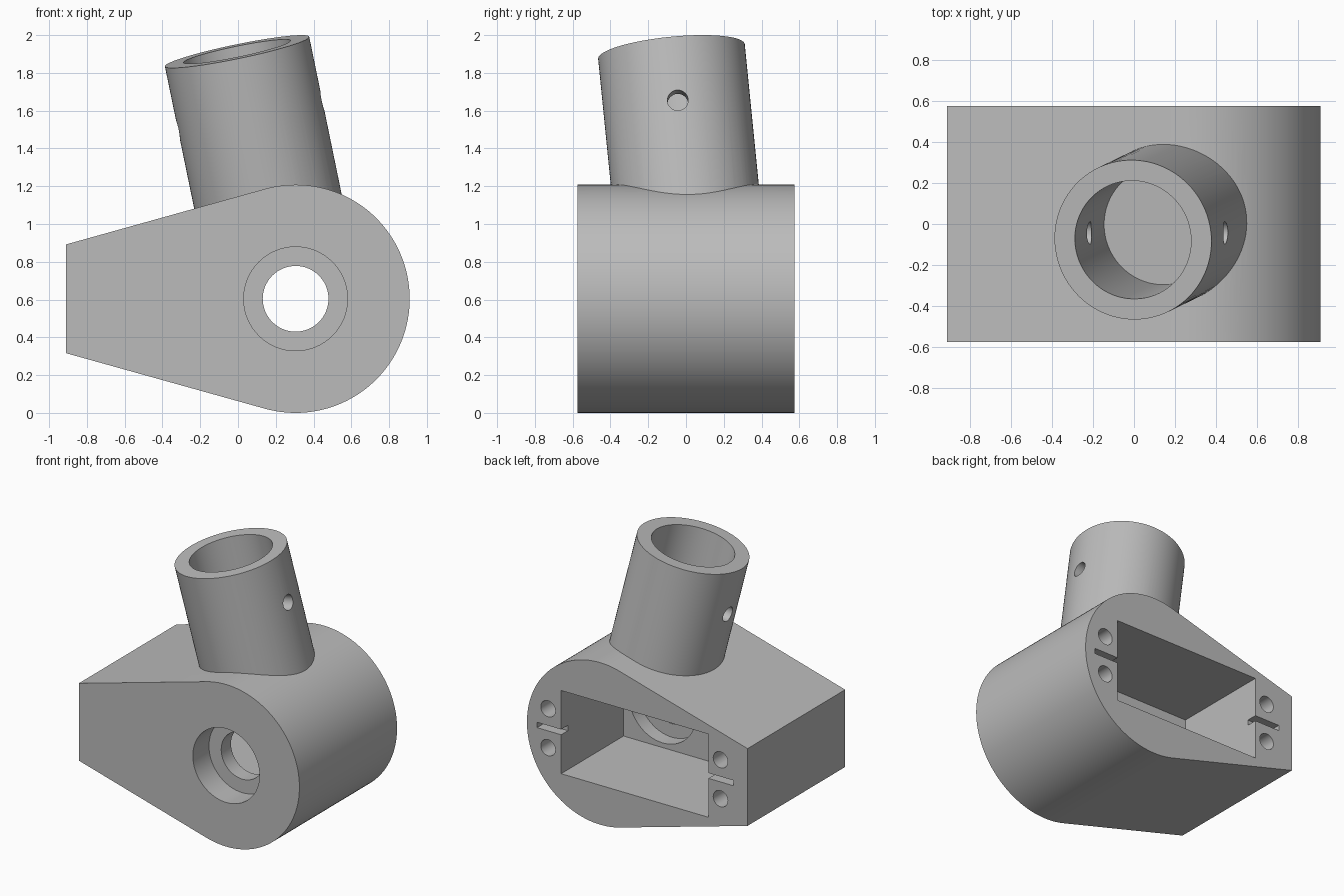
import bpy, bmesh, math
from mathutils import Vector, Matrix

cube = bpy.data.objects.get("Cube")
if cube:
    bpy.data.objects.remove(cube, do_unlink=True)

grey = bpy.data.materials.new("plain grey")
grey.use_nodes = True
colour = (0.5, 0.5, 0.5, 1)
grey.diffuse_color = colour
grey.node_tree.nodes["Principled BSDF"].inputs["Base Color"].default_value = colour

CX, CZ, R, HALF = 0.305, 0.604, 0.604, 0.575   # hub centre, hub radius, half depth


def finish(name, bm):
    bmesh.ops.recalc_face_normals(bm, faces=bm.faces)
    mesh = bpy.data.meshes.new(name)
    bm.to_mesh(mesh)
    bm.free()
    mesh.materials.append(grey)
    obj = bpy.data.objects.new(name, mesh)
    bpy.context.collection.objects.link(obj)
    return obj


def cylinder(name, start, end, radius, sides=64):
    start, end = Vector(start), Vector(end)
    axis = end - start
    turn = axis.to_track_quat('Z', 'Y').to_matrix().to_4x4()
    bm = bmesh.new()
    bmesh.ops.create_cone(bm, cap_ends=True, segments=sides, radius1=radius,
                          radius2=radius, depth=axis.length,
                          matrix=Matrix.Translation((start + end) / 2) @ turn)
    return finish(name, bm)


def box(name, x0, x1, y0, y1, z0, z1):
    bm = bmesh.new()
    bmesh.ops.create_cube(bm, size=1)
    bmesh.ops.scale(bm, verts=bm.verts, vec=(x1 - x0, y1 - y0, z1 - z0))
    bmesh.ops.translate(bm, verts=bm.verts,
                        vec=((x0 + x1) / 2, (y0 + y1) / 2, (z0 + z1) / 2))
    return finish(name, bm)


def combine(target, tool, operation='DIFFERENCE'):
    mod = target.modifiers.new(tool.name, 'BOOLEAN')
    mod.operation, mod.solver, mod.object = operation, 'EXACT', tool
    bpy.context.view_layer.objects.active = target
    bpy.ops.object.modifier_apply(modifier=mod.name)
    bpy.data.objects.remove(tool, do_unlink=True)


# Teardrop housing: round hub with two tangent sides running to a flat end
sweep = math.radians(105.5)
steps = 80
outline = [(-0.91, CZ + 0.288), (-0.91, CZ - 0.288)]
for i in range(steps + 1):
    a = -sweep + 2 * sweep * i / steps
    outline.append((CX + R * math.cos(a), CZ + R * math.sin(a)))
bm = bmesh.new()
face = bm.faces.new([bm.verts.new((x, -HALF, z)) for x, z in outline])
extruded = bmesh.ops.extrude_face_region(bm, geom=[face])
bmesh.ops.translate(bm, vec=(0, 2 * HALF, 0),
                    verts=[v for v in extruded["geom"] if isinstance(v, bmesh.types.BMVert)])
housing = finish("housing_with_socket", bm)

# Tilted tube socket
top = Vector((-0.005, -0.077, 1.913))
axis = Vector((0.206, 0.1, -1)).normalized()
combine(housing, cylinder("tube", top, top + axis * 0.92, 0.39, 96), 'UNION')
combine(housing, cylinder("tube_bore", top - axis * 0.1, top + axis * 0.71, 0.289, 96))

# Cross pin hole through the tube
pin = top + axis * 0.345
across = Vector((1, 0, 0.206)).normalized()
combine(housing, cylinder("pin_hole", pin - across * 0.6, pin + across * 0.6, 0.055, 32))

# Rear pocket, then the shaft hole with a recess on each side of its lip
floor = -0.16
combine(housing, box("pocket", -0.588, 0.627, floor, HALF + 0.1, CZ - 0.31, CZ + 0.31))
for name, y0, y1, radius in (("front_recess", -HALF - 0.1, -0.385, 0.275),
                             ("shaft_hole", -HALF - 0.1, floor + 0.05, 0.174),
                             ("rear_recess", -0.27, floor + 0.05, 0.275)):
    combine(housing, cylinder(name, (CX, y0, CZ), (CX, y1, CZ), radius))

# Screw holes and a shallow slot at each end of the pocket
for x, slot_start, slot_end in ((0.735, 0.6, 0.826), (-0.687, -0.794, -0.56)):
    for dz in (-0.145, 0.145):
        combine(housing, cylinder("screw_hole", (x, HALF - 0.4, CZ + dz),
                                  (x, HALF + 0.1, CZ + dz), 0.06, 32))
    combine(housing, box("slot", slot_start, slot_end, HALF - 0.08, HALF + 0.1,
                         CZ - 0.02, CZ + 0.02))

# Smooth curved walls, crisp edges
bpy.ops.object.select_all(action='DESELECT')
housing.select_set(True)
bpy.context.view_layer.objects.active = housing
bpy.ops.object.shade_smooth_by_angle(angle=math.radians(30))
